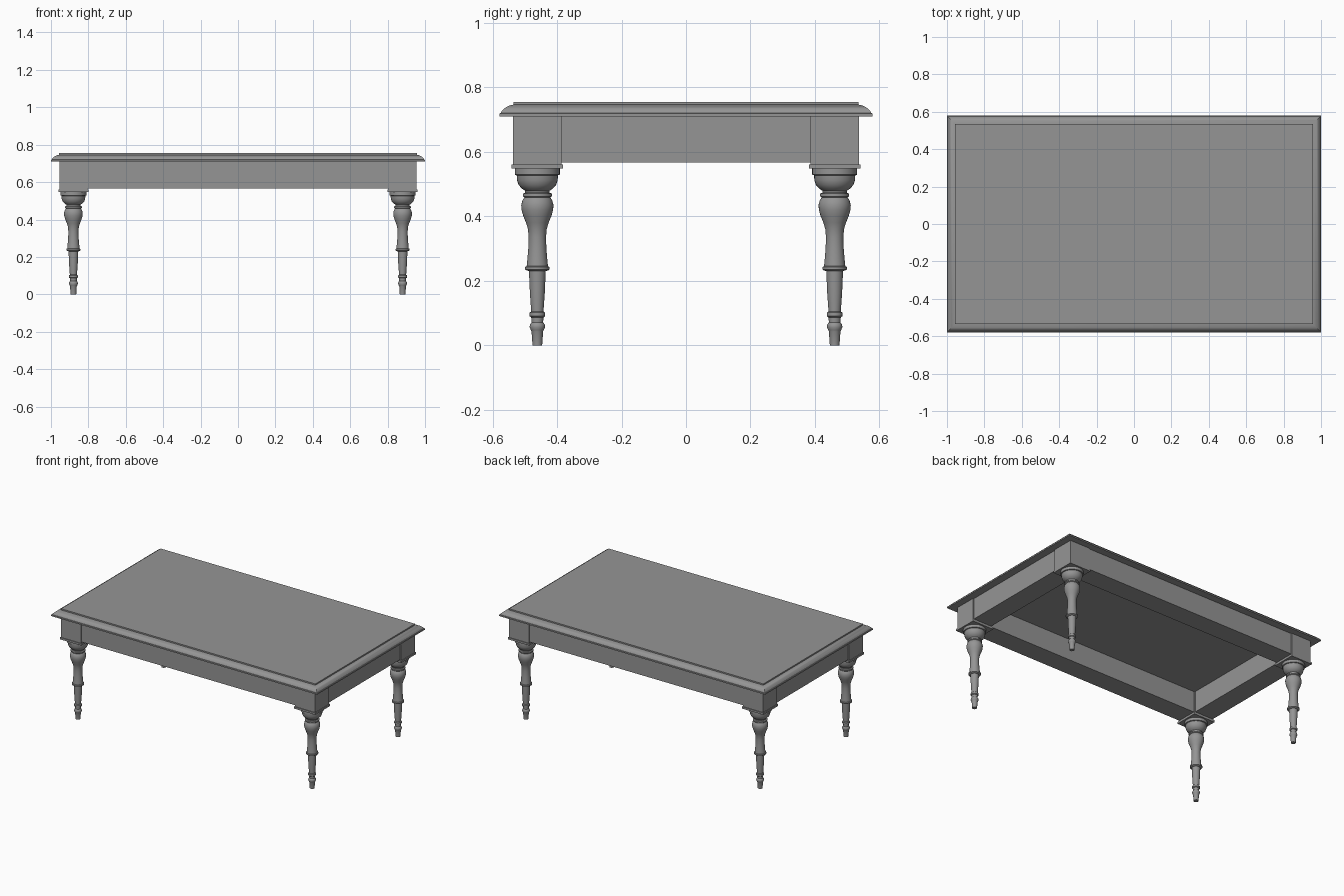
import bpy, bmesh, math
from mathutils import Matrix, Vector

if "Cube" in bpy.data.objects:
    bpy.data.objects.remove(bpy.data.objects["Cube"], do_unlink=True)

grey = bpy.data.materials.new("plain_grey")
grey.use_nodes = True
COLOUR = (0.30, 0.30, 0.30, 1)
grey.diffuse_color = COLOUR
grey.node_tree.nodes["Principled BSDF"].inputs["Base Color"].default_value = COLOUR


def finish(bm, name, smooth=False):
    bmesh.ops.recalc_face_normals(bm, faces=bm.faces)
    mesh = bpy.data.meshes.new(name)
    bm.to_mesh(mesh)
    bm.free()
    mesh.materials.append(grey)
    obj = bpy.data.objects.new(name, mesh)
    bpy.context.collection.objects.link(obj)
    if smooth:
        bpy.ops.object.select_all(action='DESELECT')
        obj.select_set(True)
        bpy.context.view_layer.objects.active = obj
        bpy.ops.object.shade_smooth_by_angle(angle=math.radians(35))
    return obj


def box(name, low, high):
    low, high = Vector(low), Vector(high)
    bm = bmesh.new()
    bmesh.ops.create_cube(bm, size=1, matrix=Matrix.Translation((low + high) / 2)
                          @ Matrix.Diagonal((*(high - low), 1)))
    return finish(bm, name)


def loft(name, rings, smooth=False):
    """Skin a stack of equal-length point rings and cap both ends."""
    bm = bmesh.new()
    loops = [[bm.verts.new(p) for p in ring] for ring in rings]
    n = len(loops[0])
    for a, b in zip(loops, loops[1:]):
        for i in range(n):
            j = (i + 1) % n
            bm.faces.new((a[i], a[j], b[j], b[i]))
    bm.faces.new(loops[0][::-1])
    bm.faces.new(loops[-1])
    return finish(bm, name, smooth)


# Tabletop: moulded edge given as (inset, height), with a raised panel
HX, HY = 1.0, 0.579
edge = [(0, 0.71), (0, 0.719), (0.004, 0.720), (0.008, 0.727), (0.015, 0.734),
        (0.024, 0.740), (0.034, 0.744), (0.044, 0.746), (0.044, 0.755)]
corners = [(-1, -1), (1, -1), (1, 1), (-1, 1)]
loft("tabletop", [[(sx * (HX - d), sy * (HY - d), z) for sx, sy in corners]
                  for d, z in edge], smooth=True)

# Apron: thick rails set slightly back from the corner blocks
BX, BY, W = 0.955, 0.536, 0.15
INSET, LOW, HIGH = 0.006, 0.567, 0.71
for s, side in ((-1, "front"), (1, "back")):
    y0, y1 = sorted((s * (BY - INSET), s * (BY - W + INSET)))
    box(side + "_apron", (-BX + W, y0, LOW), (BX - W, y1, HIGH))
for s, side in ((-1, "right"), (1, "left")):
    x0, x1 = sorted((s * (BX - INSET), s * (BX - W + INSET)))
    box(side + "_apron", (x0, -BY + W, LOW), (x1, BY - W, HIGH))

# Turned leg profile as (radius, height)
turning = [(0.070, 0.55), (0.070, 0.529), (0.064, 0.527), (0.063, 0.512),
           (0.058, 0.497), (0.048, 0.486), (0.038, 0.479), (0.038, 0.473),
           (0.045, 0.470), (0.045, 0.462), (0.040, 0.458), (0.046, 0.450),
           (0.050, 0.435), (0.049, 0.420), (0.044, 0.402), (0.035, 0.380),
           (0.029, 0.360), (0.027, 0.335), (0.028, 0.300), (0.031, 0.265),
           (0.033, 0.245), (0.038, 0.243), (0.038, 0.235), (0.033, 0.232),
           (0.026, 0.230), (0.023, 0.160), (0.019, 0.105), (0.024, 0.101),
           (0.024, 0.090), (0.019, 0.086), (0.018, 0.071), (0.023, 0.064),
           (0.024, 0.056), (0.020, 0.047), (0.018, 0.043), (0.015, 0.0)]
SIDES = 32
angles = [2 * math.pi * i / SIDES for i in range(SIDES)]

# Corner block, collar plate and turned leg at each corner
for sx, sy in corners:
    place = ("front_" if sy < 0 else "back_") + ("left" if sx > 0 else "right")
    cx, cy = sx * (BX - W / 2), sy * (BY - W / 2)
    for name, half, z0, z1 in (("_corner_block", W / 2, 0.56, HIGH),
                               ("_collar_plate", W / 2 + 0.005, 0.548, 0.561)):
        box(place + name, (cx - half, cy - half, z0), (cx + half, cy + half, z1))
    loft(place + "_leg", [[(cx + r * math.cos(a), cy + r * math.sin(a), z) for a in angles]
                          for r, z in reversed(turning)], smooth=True)
